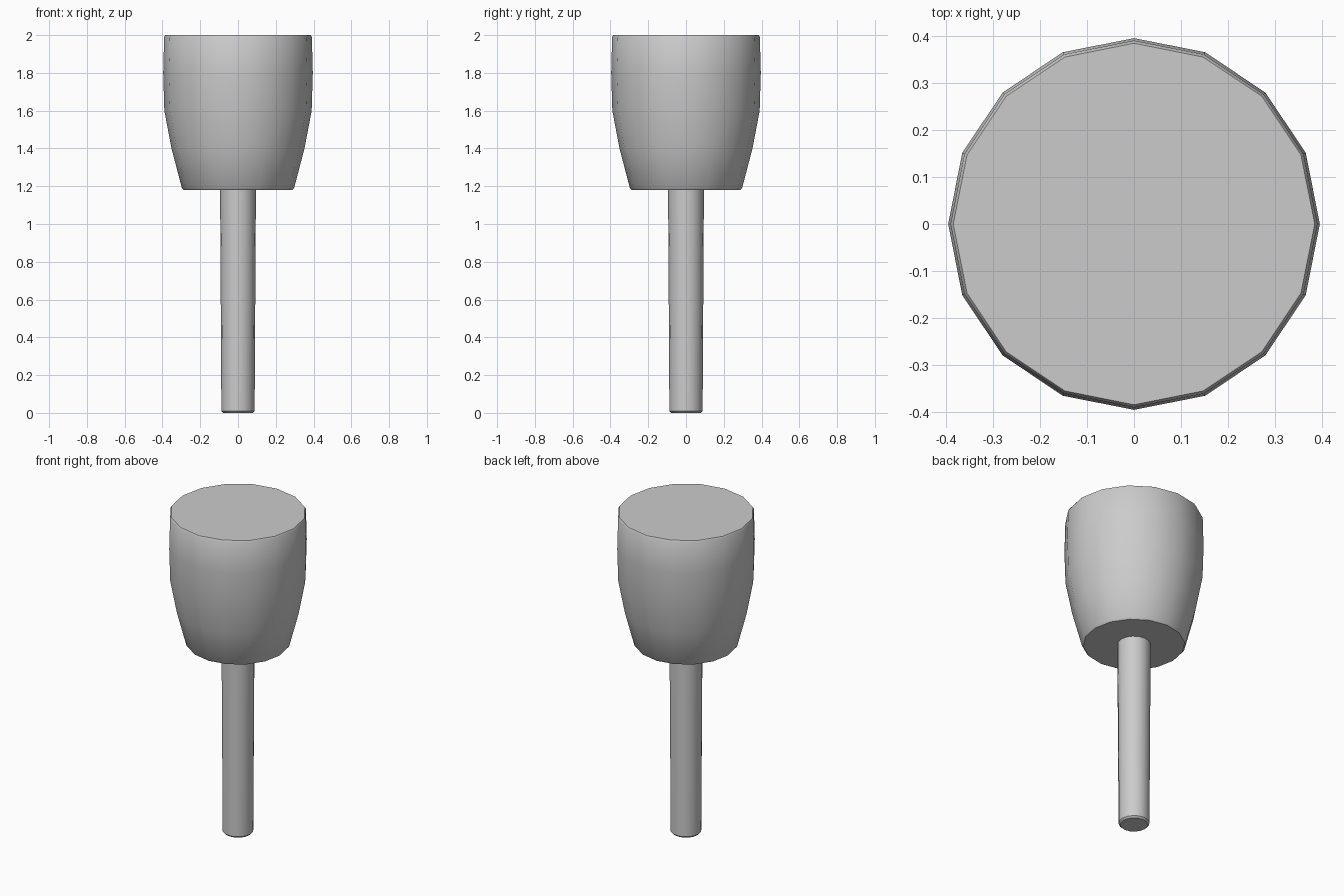
import bpy, math

if "Cube" in bpy.data.objects:
    bpy.data.objects.remove(bpy.data.objects["Cube"])

SIDES = 16


def lathe(name, profile):
    """Closed solid turned around z from (radius, height) points, bottom to top."""
    verts, faces = [], []
    for r, z in profile:
        for i in range(SIDES):
            a = 2 * math.pi * i / SIDES
            verts.append((r * math.cos(a), r * math.sin(a), z))
    for k in range(len(profile) - 1):
        for i in range(SIDES):
            j = (i + 1) % SIDES
            a, b = k * SIDES, (k + 1) * SIDES
            faces.append((a + i, a + j, b + j, b + i))
    faces.append(tuple(reversed(range(SIDES))))
    top = (len(profile) - 1) * SIDES
    faces.append(tuple(range(top, top + SIDES)))
    mesh = bpy.data.meshes.new(name)
    mesh.from_pydata(verts, [], faces)
    obj = bpy.data.objects.new(name, mesh)
    bpy.context.collection.objects.link(obj)
    bpy.ops.object.select_all(action='DESELECT')
    obj.select_set(True)
    bpy.context.view_layer.objects.active = obj
    bpy.ops.object.shade_smooth_by_angle(angle=math.radians(35))
    return obj


# Slim handle, slightly tapered, with a chamfered foot
lathe("handle", [(0.078, 0.0), (0.088, 0.01), (0.095, 1.2)])

# Mallet head: flares up from the handle, with a softened rim
lathe("mallet_head", [(0.288, 1.18), (0.297, 1.19), (0.352, 1.4), (0.39, 1.6),
                      (0.396, 1.8), (0.391, 1.99), (0.385, 2.0)])
